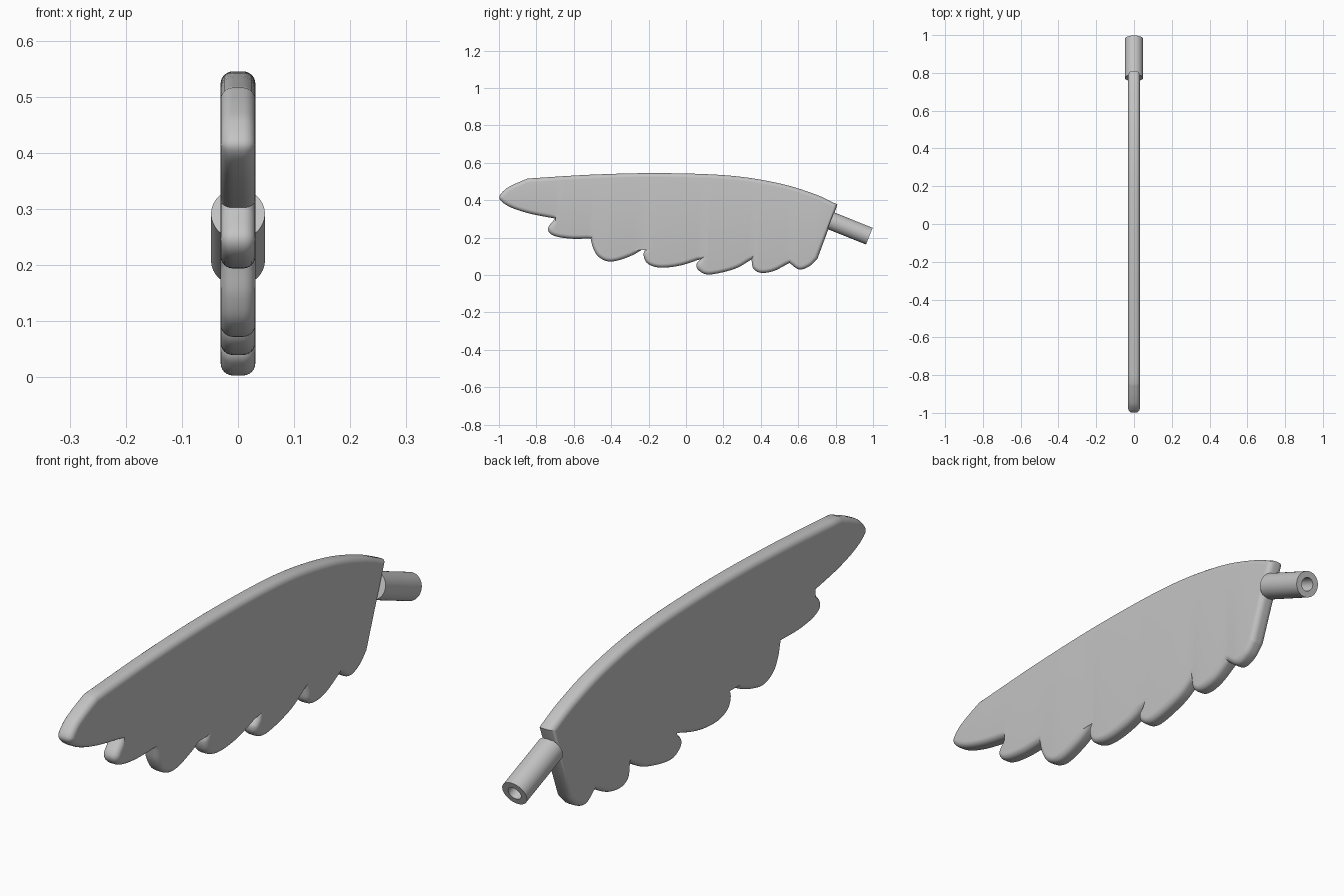
import bpy
import bmesh
from math import sin, cos, pi
from mathutils import Vector, Matrix

cube = bpy.data.objects.get("Cube")
if cube:
    bpy.data.objects.remove(cube, do_unlink=True)

grey = bpy.data.materials.new("light grey")
grey.use_nodes = True
grey.diffuse_color = (0.55, 0.55, 0.55, 1)
grey.node_tree.nodes["Principled BSDF"].inputs["Base Color"].default_value = grey.diffuse_color


def finish(bm, name):
    """Turn a bmesh into a smooth-shaded object with sharp creases."""
    bmesh.ops.recalc_face_normals(bm, faces=bm.faces[:])
    mesh = bpy.data.meshes.new(name)
    bm.to_mesh(mesh)
    bm.free()
    obj = bpy.data.objects.new(name, mesh)
    bpy.context.collection.objects.link(obj)
    mesh.materials.append(grey)
    bpy.ops.object.select_all(action='DESELECT')
    obj.select_set(True)
    bpy.context.view_layer.objects.active = obj
    bpy.ops.object.shade_smooth_by_angle(angle=pi / 5)
    return obj


def smooth_path(points, steps=7):
    """Catmull-Rom curve through the points, leaving out the last one."""
    p = [Vector(q) for q in points]
    if len(p) == 2:
        return [p[0]]
    p = [2 * p[0] - p[1]] + p + [2 * p[-1] - p[-2]]
    out = []
    for a, b, c, d in zip(p, p[1:], p[2:], p[3:]):
        for i in range(steps):
            t = i / steps
            out.append(0.5 * (2 * b + (c - a) * t + (2 * a - 5 * b + 4 * c - d) * t ** 2
                              + (3 * b - a - 3 * c + d) * t ** 3))
    return out


def inset(outline, distance):
    """Move a clockwise outline inwards, with limited mitres."""
    result = []
    for i, p in enumerate(outline):
        before = (p - outline[i - 1]).normalized()
        after = (outline[(i + 1) % len(outline)] - p).normalized()
        n1, n2 = Vector((before.y, -before.x)), Vector((after.y, -after.x))
        n = (n1 + n2).normalized()
        result.append(p + n * distance / max(n.dot(n1), 0.55))
    return result


def bridge(bm, ring_a, ring_b):
    for i in range(len(ring_a)):
        j = (i + 1) % len(ring_a)
        bm.faces.new((ring_a[i], ring_a[j], ring_b[j], ring_b[i]))


# Wing outline in (y, z): leading edge, root edge, feather lobes, tip
edges = [
    [(-0.847, 0.516), (-0.5, 0.537), (-0.14, 0.545), (0.23, 0.532), (0.5, 0.49),
     (0.69, 0.432), (0.81, 0.377)],
    [(0.81, 0.377), (0.703, 0.088)],
    [(0.703, 0.088), (0.66, 0.047), (0.605, 0.03), (0.553, 0.065)],
    [(0.553, 0.065), (0.47, 0.022), (0.4, 0.012), (0.36, 0.035), (0.35, 0.083)],
    [(0.35, 0.083), (0.26, 0.033), (0.126, 0.003), (0.068, 0.025), (0.056, 0.058),
     (0.078, 0.085)],
    [(0.078, 0.085), (-0.035, 0.05), (-0.14, 0.04), (-0.206, 0.062), (-0.227, 0.11),
     (-0.21, 0.15)],
    [(-0.21, 0.15), (-0.3, 0.1), (-0.4, 0.072), (-0.463, 0.094), (-0.495, 0.14),
     (-0.51, 0.195)],
    [(-0.51, 0.195), (-0.62, 0.195), (-0.71, 0.212), (-0.738, 0.25), (-0.7, 0.302)],
    [(-0.7, 0.302), (-0.84, 0.33), (-0.945, 0.366), (-0.998, 0.41), (-0.97, 0.455),
     (-0.92, 0.485), (-0.847, 0.516)],
]
outline = [p for edge in edges for p in smooth_path(edge)]

# Wing plate with a rounded rim
half, radius, steps = 0.031, 0.022, 6
profile = [(half - radius + radius * sin(k / steps * pi / 2),
            radius * (1 - cos(k / steps * pi / 2))) for k in range(steps + 1)]
levels = [(-x, d) for x, d in reversed(profile)] + profile
bm = bmesh.new()
rings = [[bm.verts.new((x, p.x, p.y)) for p in inset(outline, d)] for x, d in levels]
for lower, upper in zip(rings, rings[1:]):
    bridge(bm, lower, upper)
caps = [bm.faces.new(rings[0]), bm.faces.new(rings[-1])]
bmesh.ops.triangulate(bm, faces=caps)
finish(bm, "wing_plate")

# Hollow mounting tube, lathed along its axis
start, end = Vector((0, 0.773, 0.291)), Vector((0, 0.98, 0.208))
length, outer, bore, sides = (end - start).length, 0.048, 0.025, 48
bm = bmesh.new()
rings = []
for r, h in ((outer, 0), (outer, length), (bore, length), (bore, 0.02)):
    rings.append([bm.verts.new((r * cos(2 * pi * i / sides), r * sin(2 * pi * i / sides), h))
                  for i in range(sides)])
for a, b in zip(rings, rings[1:]):
    bridge(bm, a, b)
bm.faces.new(rings[0])
bm.faces.new(rings[-1])
turn = (end - start).to_track_quat('Z', 'Y').to_matrix().to_4x4()
bm.transform(Matrix.Translation(start) @ turn)
finish(bm, "mounting_tube")
